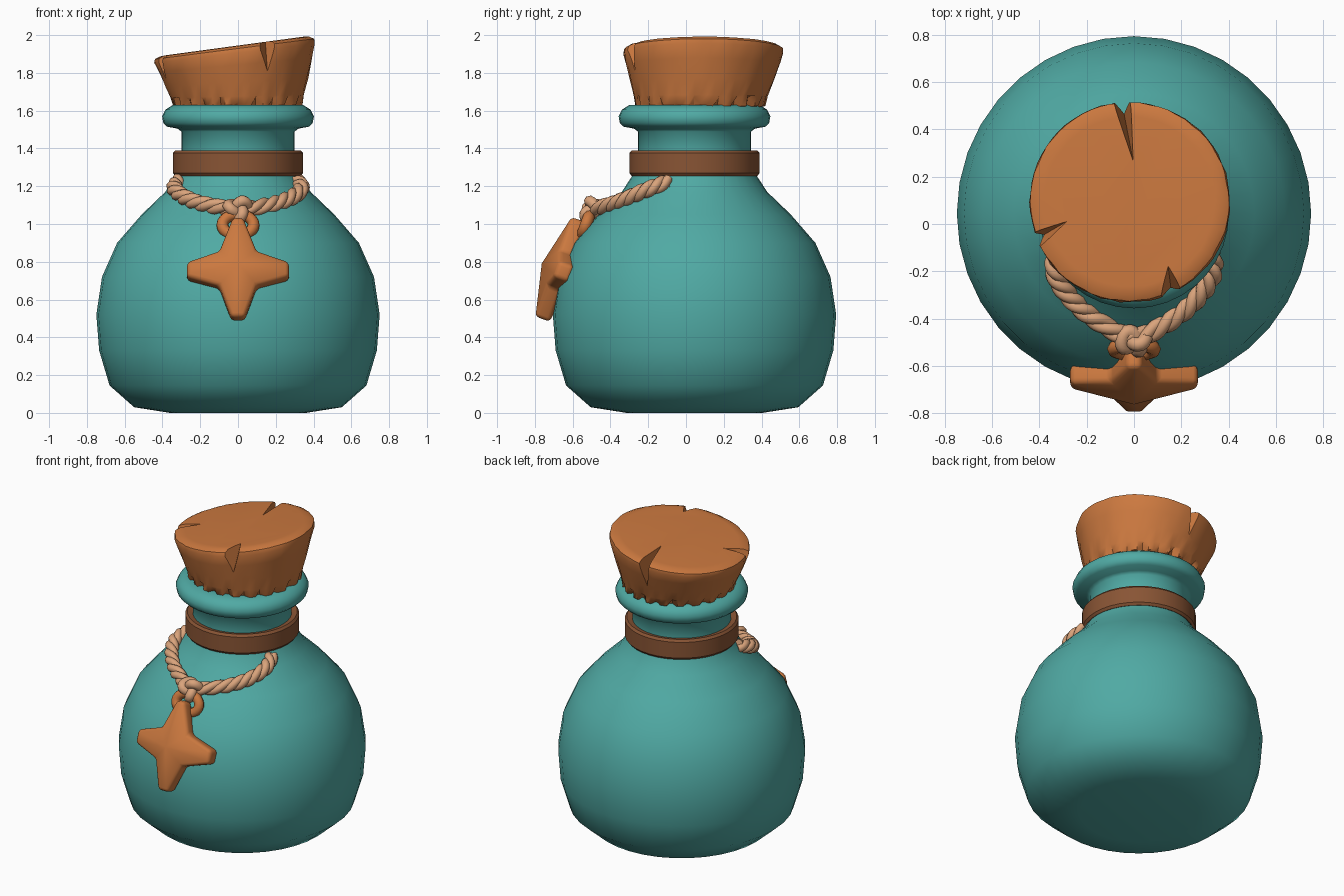
import bpy, bmesh, math, random
from mathutils import Vector, Matrix

random.seed(4)
cube = bpy.data.objects.get("Cube")
if cube:
    bpy.data.objects.remove(cube, do_unlink=True)

AXIS_Y = 0.045  # the bottle's axis sits slightly behind the centre


def material(name, r, g, b):
    m = bpy.data.materials.new(name)
    m.use_nodes = True
    m.diffuse_color = (r, g, b, 1)
    m.node_tree.nodes["Principled BSDF"].inputs["Base Color"].default_value = (r, g, b, 1)
    return m


TEAL = material("teal glaze", 0.08, 0.40, 0.37)
ORANGE = material("orange cork", 0.60, 0.19, 0.05)
BROWN = material("brown leather", 0.25, 0.09, 0.035)
ROPE = material("tan rope", 0.70, 0.37, 0.20)


def activate(ob):
    bpy.ops.object.select_all(action='DESELECT')
    ob.select_set(True)
    bpy.context.view_layer.objects.active = ob


def smooth(ob, degrees):
    activate(ob)
    bpy.ops.object.shade_smooth_by_angle(angle=math.radians(degrees))


def mesh_object(name, bm, mat):
    bmesh.ops.recalc_face_normals(bm, faces=bm.faces)
    me = bpy.data.meshes.new(name)
    bm.to_mesh(me)
    bm.free()
    me.materials.append(mat)
    ob = bpy.data.objects.new(name, me)
    bpy.context.collection.objects.link(ob)
    return ob


def skin(bm, rings, loop=False):
    """Bridge rings of vertices; cap the ends unless the rings loop."""
    n = len(rings[0])
    pairs = list(zip(rings, rings[1:])) + ([(rings[-1], rings[0])] if loop else [])
    for a, b in pairs:
        for i in range(n):
            j = (i + 1) % n
            bm.faces.new((a[i], a[j], b[j], b[i]))
    if not loop:
        bm.faces.new(rings[0])
        bm.faces.new(rings[-1])


def lathe(name, profile, mat, sides=36, loop=False, angle=60):
    bm = bmesh.new()
    rings = []
    for r, z in profile:
        turns = [math.tau * i / sides for i in range(sides)]
        rings.append([bm.verts.new((r * math.cos(t), r * math.sin(t) + AXIS_Y, z)) for t in turns])
    skin(bm, rings, loop)
    ob = mesh_object(name, bm, mat)
    smooth(ob, angle)
    return ob


# Bottle body, neck and rolled lip
lathe("bottle", [(.36, 0), (.55, .03), (.68, .145), (.735, .33), (.75, .52), (.72, .72),
                 (.64, .9), (.51, 1.05), (.385, 1.17), (.32, 1.27), (.30, 1.34), (.30, 1.49),
                 (.32, 1.505), (.375, 1.515), (.395, 1.535), (.402, 1.57), (.385, 1.605),
                 (.345, 1.63), (.29, 1.63)], TEAL)

# Leather band round the neck
lathe("neck_band", [(.29, 1.265), (.333, 1.255), (.345, 1.27), (.345, 1.375),
                    (.333, 1.39), (.29, 1.38)], BROWN, loop=True, angle=35)

# Cork: tapered, leaning, with a slanted top and ragged lower rim
bm = bmesh.new()
rings = []
SIDES = 64
for radius, h in [(.31, -.03), (.345, 0), (.352, .16), (.378, .4), (.405, .68),
                  (.424, .88), (.42, .95), (.395, .99), (.36, 1)]:
    ring = []
    for i in range(SIDES):
        t = math.tau * i / SIDES
        r = radius + random.uniform(-.003, .003)
        lift = 0
        if h == 0 and i % 3 == 0:
            lift, r = random.uniform(.01, .05), r - .02
        x = r * math.cos(t) - .02 * h
        y = r * math.sin(t) + .075 + .02 * h
        top = 1.945 + .135 * x
        ring.append(bm.verts.new((x, y, 1.625 + (top - 1.625) * h + lift)))
    rings.append(ring)
skin(bm, rings)
cork = mesh_object("cork", bm, ORANGE)


# Cracks cut into the cork: wedges narrowing inward and downward
def crack(left, right, inner, low):
    bm = bmesh.new()
    mid = (Vector(left) + Vector(right)) / 2
    pts = [(*left, 2.03), (*right, 2.03), (*inner, 2.03), (mid.x, mid.y, low)]
    v = [bm.verts.new(p) for p in pts]
    for tri in ((0, 1, 2), (0, 1, 3), (1, 2, 3), (2, 0, 3)):
        bm.faces.new([v[k] for k in tri])
    cutter = mesh_object("crack_cutter", bm, ORANGE)
    cutter.hide_render = True
    activate(cork)
    mod = cork.modifiers.new("crack", 'BOOLEAN')
    mod.object, mod.operation, mod.solver = cutter, 'DIFFERENCE', 'EXACT'
    bpy.ops.object.modifier_apply(modifier=mod.name)
    bpy.data.objects.remove(cutter, do_unlink=True)


crack((-.12, .56), (.0, .56), (.015, .17), 1.68)
crack((-.48, -.02), (-.40, -.14), (-.2, .06), 1.68)
crack((.08, -.36), (.25, -.33), (.14, -.14), 1.68)
smooth(cork, 40)


# Rope: three strands twisted about a hanging path
def tube(name, lines, radius, mat, closed=False):
    cu = bpy.data.curves.new(name, 'CURVE')
    cu.dimensions = '3D'
    cu.bevel_depth, cu.bevel_resolution, cu.use_fill_caps = radius, 2, True
    for pts in lines:
        sp = cu.splines.new('POLY')
        sp.points.add(len(pts) - 1)
        for p, co in zip(sp.points, pts):
            p.co = (*co, 1)
        sp.use_cyclic_u = closed
    cu.materials.append(mat)
    ob = bpy.data.objects.new(name, cu)
    bpy.context.collection.objects.link(ob)
    activate(ob)
    bpy.ops.object.convert(target='MESH')
    smooth(bpy.context.object, 50)
    return bpy.context.object


def spline_path(pts, steps):
    pts = [2 * pts[0] - pts[1]] + pts + [2 * pts[-1] - pts[-2]]
    out = []
    for a, b, c, d in zip(pts, pts[1:], pts[2:], pts[3:]):
        for k in range(steps):
            t = k / steps
            out.append(.5 * (2 * b + (c - a) * t + (2 * a - 5 * b + 4 * c - d) * t * t
                             + (3 * b - a - 3 * c + d) * t ** 3))
    return out + [pts[-2]]


half = [Vector(p) for p in ((.315, -.09, 1.225), (.335, -.2, 1.185), (.27, -.31, 1.135),
                            (.16, -.405, 1.1))]
mirrored = [Vector((-p.x, p.y, p.z)) for p in reversed(half)]
path = spline_path(half + [Vector((0, -.48, 1.08))] + mirrored, 12)
strands = [[], [], []]
for i, p in enumerate(path):
    tangent = (path[min(i + 1, len(path) - 1)] - path[max(i - 1, 0)]).normalized()
    side = tangent.cross(Vector((0, 0, 1))).normalized()
    up = side.cross(tangent)
    for k, strand in enumerate(strands):
        a = math.tau * (i / 17 + k / 3)
        strand.append(p + (side * math.cos(a) + up * math.sin(a)) * .02)
tube("rope", strands, .025, ROPE)

# Knot at the middle of the rope
TILT = Matrix.Rotation(math.radians(-20), 4, 'X')
knot = []
for i in range(48):
    t = math.tau * i / 48
    p = Vector((math.sin(t) + 2 * math.sin(2 * t), 1.6 * math.sin(3 * t),
                math.cos(t) - 2 * math.cos(2 * t))) * .019
    knot.append(TILT @ p + Vector((0, -.495, 1.075)))
tube("knot", [knot], .03, ROPE, closed=True)

# Ring that carries the pendant
ring = [TILT @ Vector((.083 * math.cos(math.tau * i / 24), 0, .06 * math.sin(math.tau * i / 24)))
        + Vector((0, -.53, .995)) for i in range(24)]
tube("pendant_ring", [ring], .031, ORANGE, closed=True)

# Pendant: four-pointed star, raised to a peak in the middle
bm = bmesh.new()
outline = []
for k, (length, width, back) in enumerate([(.27, .042, .02), (.285, .028, 0),
                                           (.27, .042, .02), (.275, .036, 0)]):
    turn = Matrix.Rotation(-math.pi / 2 * k, 4, 'Y')
    for x, z, bend in ((length, -width, back), (length, width, back), (.098, .098, 0)):
        outline.append(turn @ Vector((x, 0, z)) + Vector((0, bend, 0)))
front = [bm.verts.new(p + Vector((0, -.04, 0))) for p in outline]
rear = [bm.verts.new(p + Vector((0, .04, 0))) for p in outline]
peak, base = bm.verts.new((0, -.105, 0)), bm.verts.new((0, .07, 0))
n = len(outline)
for i in range(n):
    j = (i + 1) % n
    bm.faces.new((front[i], front[j], peak))
    bm.faces.new((rear[j], rear[i], base))
    bm.faces.new((front[j], front[i], rear[i], rear[j]))
bmesh.ops.recalc_face_normals(bm, faces=bm.faces)
rim = [e for e in bm.edges if peak not in e.verts and base not in e.verts]
bmesh.ops.bevel(bm, geom=rim, offset=.02, segments=3, profile=.5, affect='EDGES', clamp_overlap=True)
bmesh.ops.transform(bm, matrix=Matrix.Translation((0, -.665, .755)) @ TILT, verts=bm.verts)
smooth(mesh_object("star_pendant", bm, ORANGE), 35)
